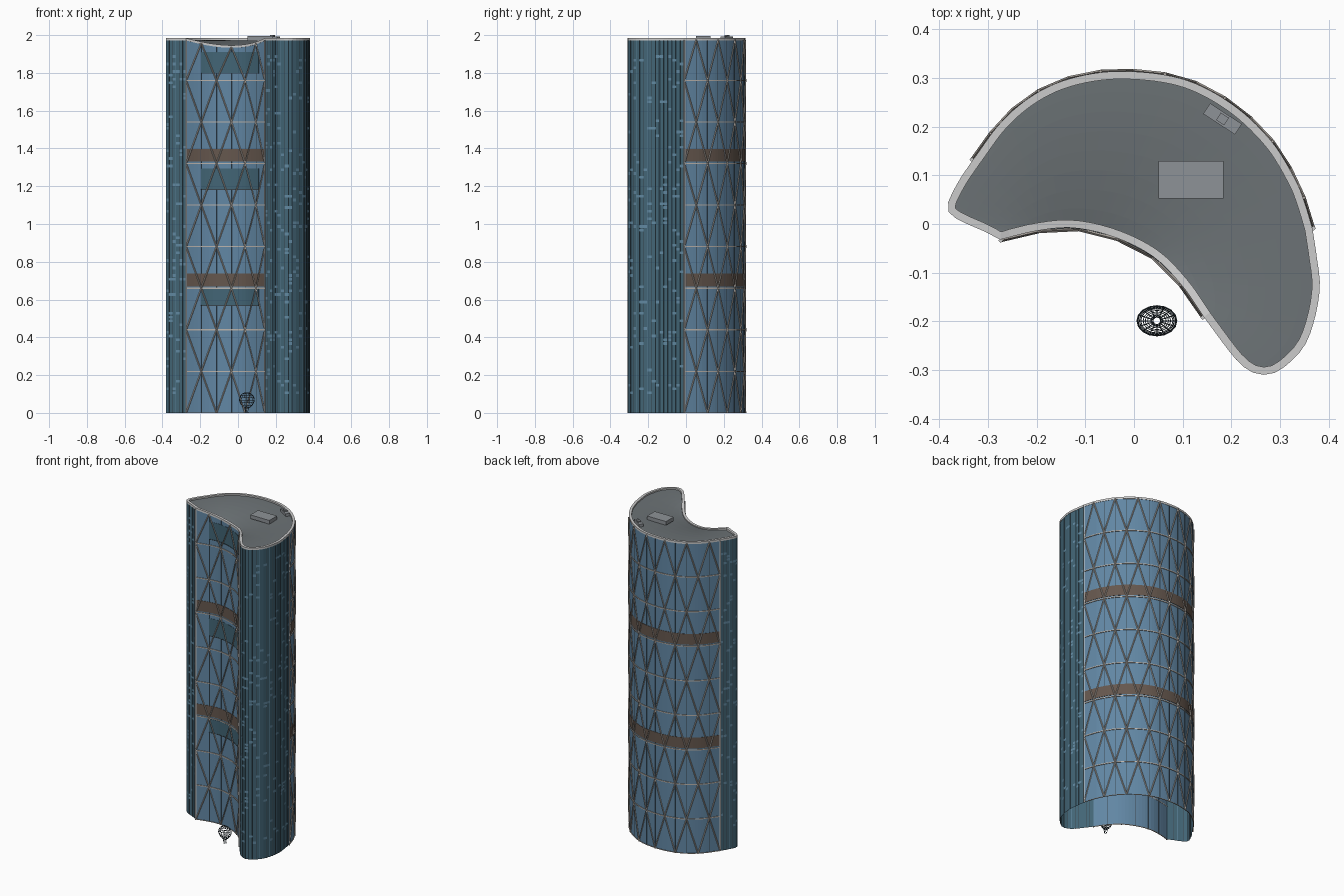
import bpy, bmesh, math, random
from mathutils import Vector, Matrix

if "Cube" in bpy.data.objects:
    bpy.data.objects.remove(bpy.data.objects["Cube"])

random.seed(4)
TOP = 1.975


def mat(name, c):
    m = bpy.data.materials.new(name)
    m.diffuse_color = (*c, 1)
    m.use_nodes = True
    m.node_tree.nodes["Principled BSDF"].inputs["Base Color"].default_value = m.diffuse_color
    return m


GLASS = mat("blue_glass", (.12, .24, .37))
TEAL = mat("teal_glass", (.055, .13, .18))
LITE = mat("light_window", (.12, .25, .36))
BROWN = mat("louvre_brown", (.13, .095, .075))
ROOF = mat("roof_grey", (.15, .17, .18))
PALE = mat("pale_metal", (.6, .61, .63))
FRAME = mat("frame_beige", (.5, .46, .42))
DARK = mat("dark_metal", (.04, .06, .075))


def finish(bm, name, m):
    me = bpy.data.meshes.new(name)
    bm.to_mesh(me)
    bm.free()
    me.materials.append(m)
    ob = bpy.data.objects.new(name, me)
    bpy.context.collection.objects.link(ob)
    return ob


def curve(ctrl, n):
    """Catmull-Rom through ctrl, resampled to n equal arc-length segments."""
    P = [Vector(p) for p in ctrl]
    P = [2 * P[0] - P[1]] + P + [2 * P[-1] - P[-2]]
    d = []
    for a, b, c, e in zip(P, P[1:], P[2:], P[3:]):
        for k in range(20):
            t = k / 20
            d.append(.5 * (2 * b + (c - a) * t + (2 * a - 5 * b + 4 * c - e) * t * t
                           + (3 * b - a - 3 * c + e) * t ** 3))
    d.append(P[-2])
    s = [0]
    for a, b in zip(d, d[1:]):
        s.append(s[-1] + (b - a).length)
    out, j = [], 0
    for i in range(n + 1):
        x = s[-1] * i / n
        while j < len(s) - 2 and s[j + 1] < x:
            j += 1
        out.append(d[j].lerp(d[j + 1], (x - s[j]) / (s[j + 1] - s[j])))
    return out


def normals(c, closed=False):
    n, out = len(c), []
    for i in range(n):
        t = c[(i + 1) % n] - c[i - 1] if closed else c[min(i + 1, n - 1)] - c[max(i - 1, 0)]
        t.normalize()
        out.append(Vector((t.y, -t.x)))
    return out


def sweep(bm, c, o0, o1, z0, z1, closed=False):
    """Box section swept along a plan curve; z0/z1 may be lists."""
    N = normals(c, closed)
    rings = []
    for i, (p, n) in enumerate(zip(c, N)):
        a = z0[i] if isinstance(z0, list) else z0
        b = z1[i] if isinstance(z1, list) else z1
        rings.append([bm.verts.new((*(p + n * o), z)) for o, z in ((o0, a), (o1, a), (o1, b), (o0, b))])
    for i in range(len(c) if closed else len(c) - 1):
        r, q = rings[i], rings[(i + 1) % len(c)]
        for k in range(4):
            bm.faces.new((r[k], q[k], q[(k + 1) % 4], r[(k + 1) % 4]))
    if not closed:
        bm.faces.new(rings[0])
        bm.faces.new(rings[-1][::-1])


def beam(bm, a, b, w):
    v = b - a
    M = Matrix.Translation((a + b) / 2) @ v.to_track_quat('Z', 'Y').to_matrix().to_4x4()
    bmesh.ops.create_cone(bm, segments=4, cap_ends=True, radius1=w, radius2=w, depth=v.length, matrix=M)


# Plan outline, counter-clockwise in four runs
front = curve([(-.275, -.03), (-.2, -.012), (-.125, -.006), (-.04, -.025), (.04, -.065),
               (.1, -.125), (.145, -.19)], 24)
right = curve([(.145, -.19), (.205, -.27), (.235, -.298), (.265, -.308), (.3, -.298), (.345, -.255),
               (.368, -.2), (.38, -.13), (.374, -.07), (.365, -.01)], 24)
back = curve([(.365, -.01), (.35, .04), (.33, .09), (.28, .17), (.2, .245), (.1, .296), (-.02, .312),
              (-.12, .3), (-.2, .267), (-.27, .21), (-.33, .13)], 56)
left = curve([(-.33, .13), (-.36, .085), (-.382, .037), (-.37, .017), (-.345, .003), (-.31, -.012),
              (-.275, -.03)], 12)


def scoop(t):
    return .038 * math.sin(math.pi * t)


# Walls (open at the bottom)
for name, c, m in (("front_wall", front, GLASS), ("right_end_wall", right, TEAL),
                   ("back_wall", back, GLASS), ("left_end_wall", left, TEAL)):
    bm = bmesh.new()
    k = len(c) - 1
    tops = [TOP - (scoop(i / k) if c is front else 0) for i in range(k + 1)]
    lo = [bm.verts.new((*p, 0)) for p in c]
    hi = [bm.verts.new((*p, z)) for p, z in zip(c, tops)]
    for i in range(k):
        bm.faces.new((lo[i], lo[i + 1], hi[i + 1], hi[i]))
    finish(bm, name, m)

# Roof sheet, dipping toward the scooped front edge
outer = right[:-1] + back[:-1] + left
n = len(outer) - 1
inner = [front[0].lerp(front[0], 0)] * 0
for i in range(n + 1):
    x = 24 * (1 - i / n)
    j = min(int(x), 23)
    inner.append(front[j].lerp(front[j + 1], x - j))
bm = bmesh.new()
rows = []
for r in range(9):
    s = r / 8
    rows.append([bm.verts.new((*inner[i].lerp(outer[i], s), TOP - scoop(i / n) * (1 - s) ** 2))
                 for i in range(n + 1)])
for a, b in zip(rows, rows[1:]):
    for i in range(n):
        bm.faces.new((a[i], b[i], b[i + 1], a[i + 1]))
bmesh.ops.remove_doubles(bm, verts=bm.verts, dist=1e-5)
bmesh.ops.recalc_face_normals(bm, faces=bm.faces)
finish(bm, "roof", ROOF)

# Pale parapet rim
loop = front[:-1] + right[:-1] + back[:-1] + left[:-1]
rz = [TOP - (scoop(i / 24) if i < 24 else 0) for i in range(len(loop))]
bm = bmesh.new()
sweep(bm, loop, -.014, .002, [z - .004 for z in rz], [z + .009 for z in rz], True)
finish(bm, "parapet_rim", PALE)

# Diagonal bracing, floor rings, mullions and louvre bands on both curved facades
for name, c in (("front", front), ("back", back)):
    N, bays = normals(c), (len(c) - 1) // 4

    def node(i, j):
        z = min(j * .22, TOP)
        if c is front and j == 9:
            z -= scoop(i / bays)
        p = c[i * 4] + N[i * 4] * .004
        return Vector((*p, z))

    bm = bmesh.new()
    for j in range(9):
        for i in range(bays):
            a, b = (i, i + 1) if (i + j) % 2 == 0 else (i + 1, i)
            beam(bm, node(a, j), node(b, j + 1), .0036)
    finish(bm, name + "_diagonal_bracing", FRAME)
    bm = bmesh.new()
    for j in range(9):
        sweep(bm, c, -.001, .004, max(j * .22 - .003, 0), j * .22 + .003)
    finish(bm, name + "_floor_rings", FRAME)
    bm = bmesh.new()
    for i in range(1, bays):
        p = c[i * 4]
        beam(bm, Vector((*p, 0)), Vector((*p, node(i, 9).z)), .0016)
    finish(bm, name + "_mullions", DARK)
    bm = bmesh.new()
    for z in (.67, 1.33):
        sweep(bm, c, -.001, .0018, z, z + .068)
    finish(bm, name + "_louvre_bands", BROWN)
    bm = bmesh.new()
    for i in (0, bays):
        beam(bm, node(i, 0), Vector((*node(i, 0).xy, TOP)), .005)
    finish(bm, name + "_edge_posts", PALE)

# Sky-lobby panels with pale ledges on the front
bm, bl = bmesh.new(), bmesh.new()
for z0, z1 in ((.57, .655), (1.185, 1.295), (1.8, 1.91)):
    sweep(bm, front[4:22], -.001, .0015, z0, z1)
    sweep(bl, front[4:22], -.001, .003, z0 - .004, z0)
finish(bm, "sky_lobby_panels", TEAL)
finish(bl, "sky_lobby_ledges", DARK)

# End walls: vertical fins and scattered light windows
for name, c in (("right", right), ("left", left)):
    bm, bp, bw = bmesh.new(), bmesh.new(), bmesh.new()
    N = normals(c)
    for i in range(1, len(c) - 1):
        tgt, w = (bp, .0018) if i % 3 == 0 else (bm, .0014)
        beam(tgt, Vector((*c[i], 0)), Vector((*c[i], TOP)), w)
    for i in range(len(c) - 1):
        for f in range(5, 95):
            if random.random() < .11:
                q = [c[k] + N[k] * .001 for k in (i, i + 1)]
                z = f * .02
                bw.faces.new([bw.verts.new(v) for v in (
                    (*q[0], z), (*q[1], z), (*q[1], z + .014), (*q[0], z + .014))])
    finish(bm, name + "_dark_fins", DARK)
    finish(bp, name + "_pale_fins", LITE)
    finish(bw, name + "_light_windows", LITE)


# Roof equipment
def box(name, loc, size, rot, m):
    bm = bmesh.new()
    bmesh.ops.create_cube(bm, size=1, matrix=Matrix.Translation(loc) @ Matrix.Rotation(rot, 4, 'Z')
                          @ Matrix.Diagonal((*size, 1)))
    finish(bm, name, m)


GREY = mat("plant_grey", (.27, .29, .31))
box("plant_room", (.117, .091, 1.982), (.134, .077, .024), 0, GREY)
box("cleaning_rig_base", (.182, .216, 1.982), (.078, .026, .02), math.radians(-33), GREY)
box("cleaning_rig_cab", (.182, .216, 1.992), (.02, .018, .016), math.radians(-33), GREY)

# Lattice sculpture on the forecourt
bm = bmesh.new()
bmesh.ops.create_uvsphere(bm, u_segments=16, v_segments=10, radius=1)
bmesh.ops.delete(bm, geom=[v for v in bm.verts if abs(v.co.z) > .99], context='VERTS')
for v in bm.verts:
    x, y, z = v.co
    k = 1 if z > 0 else 1 + .25 * z
    v.co = (.047 + .041 * x * k, -.199 + .031 * y * k, .066 + .043 * z)
ob = finish(bm, "lattice_sculpture", DARK)
w = ob.modifiers.new("lattice", 'WIREFRAME')
w.thickness = .0022
bm = bmesh.new()
bmesh.ops.create_cone(bm, segments=10, cap_ends=True, radius1=.008, radius2=.012, depth=.03,
                      matrix=Matrix.Translation((.047, -.199, .015)))
ob = finish(bm, "sculpture_stem", DARK)
w = ob.modifiers.new("lattice", 'WIREFRAME')
w.thickness = .0022
